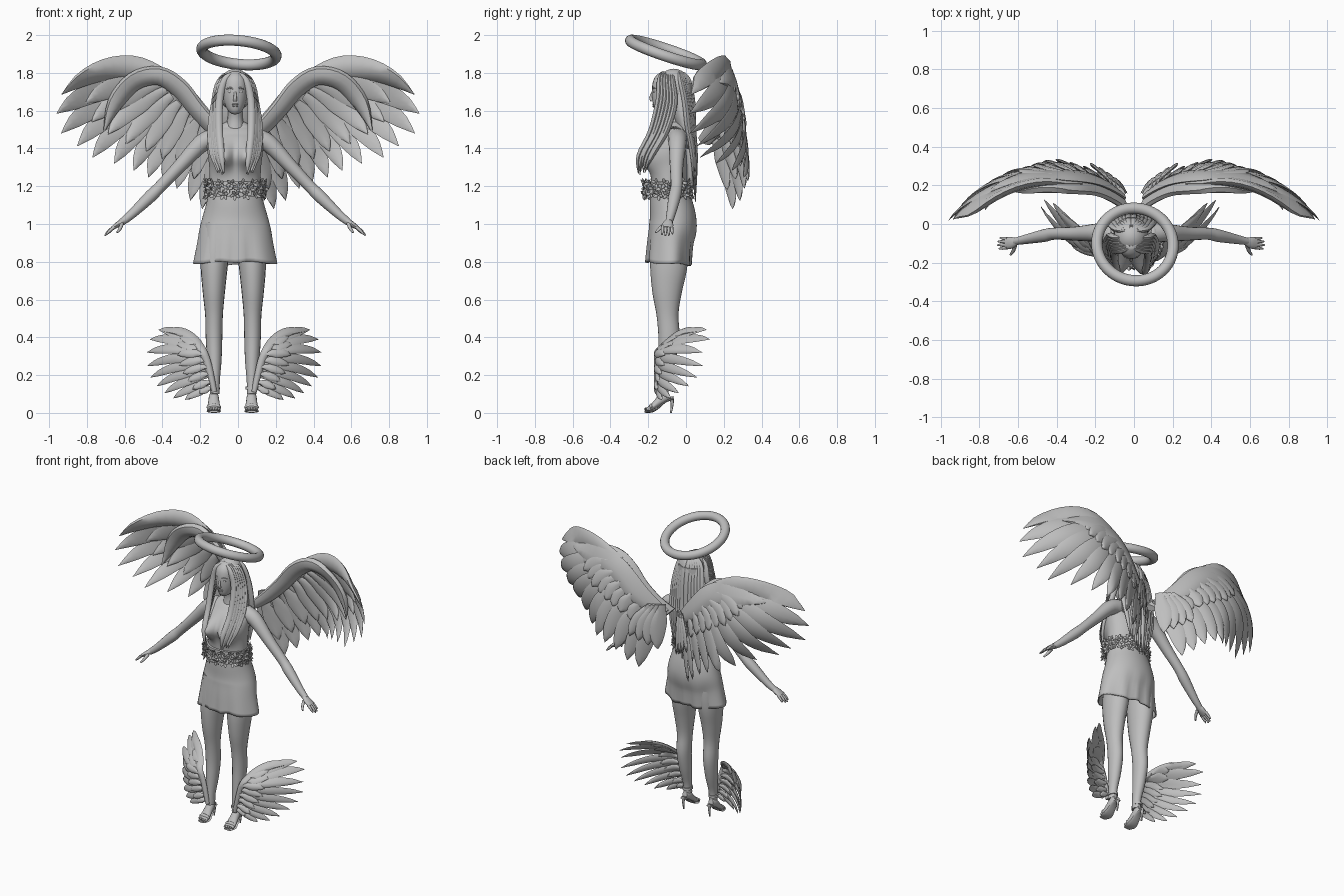
import bpy, bmesh, math, random
from mathutils import Vector, Matrix

random.seed(4)
cube = bpy.data.objects.get("Cube")
if cube:
    bpy.data.objects.remove(cube, do_unlink=True)

GREY = (0.52, 0.52, 0.52, 1)
stone = bpy.data.materials.new("plain grey")
stone.use_nodes = True
stone.diffuse_color = GREY
stone.node_tree.nodes["Principled BSDF"].inputs["Base Color"].default_value = GREY
CX = -0.015


def finish(obj, angle=50):
    obj.data.materials.append(stone)
    bpy.ops.object.select_all(action='DESELECT')
    obj.select_set(True)
    bpy.context.view_layer.objects.active = obj
    bpy.ops.object.shade_smooth_by_angle(angle=math.radians(angle))


def add(name, pieces, mirror=False, cx=CX):
    """Join pieces in one object, or in a left and right pair."""
    for side, label in ((1, "left_"), (-1, "right_")) if mirror else ((1, ""),):
        verts, faces = [], []
        for pv, pf in pieces:
            base = len(verts)
            verts += [(side * v[0] + cx, v[1], v[2]) for v in pv]
            faces += [[base + i for i in f] for f in pf]
        mesh = bpy.data.meshes.new(label + name)
        mesh.from_pydata(verts, [], faces)
        bm = bmesh.new()
        bm.from_mesh(mesh)
        bmesh.ops.recalc_face_normals(bm, faces=bm.faces)
        bm.to_mesh(mesh)
        bm.free()
        obj = bpy.data.objects.new(label + name, mesh)
        bpy.context.collection.objects.link(obj)
        finish(obj)
    return obj


def spline(keys, steps):
    """Smooth curve through key tuples of any length."""
    out, last = [], len(keys) - 1
    for s in range(steps + 1):
        u = s / steps * last
        i = min(int(u), last - 1)
        t = u - i
        quad = zip(keys[max(i - 1, 0)], keys[i], keys[i + 1], keys[min(i + 2, last)])
        out.append([b + 0.5 * t * (c - a + t * (2 * a - 5 * b + 4 * c - d + t * (3 * (b - c) + d - a)))
                    for a, b, c, d in quad])
    return out


def loft(rings, caps=(True, True)):
    n = len(rings[0])
    verts = [p for r in rings for p in r]
    faces = [[k * n + j, k * n + (j + 1) % n, (k + 1) * n + (j + 1) % n, (k + 1) * n + j]
             for k in range(len(rings) - 1) for j in range(n)]
    if caps[0]:
        faces.append(list(range(n)))
    if caps[1]:
        faces.append(list(range(len(verts) - n, len(verts))))
    return verts, faces


def tube(keys, ref=(1, 0, 0), n=16, steps=16, caps=(True, True)):
    """Sweep an ellipse along keys of x, y, z, radius (and second radius)."""
    keys = [k if len(k) == 5 else (*k, k[3]) for k in keys]
    pts, rings = spline(keys, steps), []
    for i, p in enumerate(pts):
        t = (Vector(pts[min(i + 1, steps)][:3]) - Vector(pts[max(i - 1, 0)][:3])).normalized()
        a = Vector(ref)
        a = (a - t * a.dot(t)).normalized()
        b = t.cross(a)
        ra, rb = max(p[3], 0.001), max(p[4], 0.001)
        rings.append([Vector(p[:3]) + a * ra * math.cos(q) + b * rb * math.sin(q)
                      for q in (2 * math.pi * j / n for j in range(n))])
    return loft(rings, caps)


def ball(matrix, u=16, v=10):
    bm = bmesh.new()
    bmesh.ops.create_uvsphere(bm, u_segments=u, v_segments=v, radius=1, matrix=matrix)
    bm.verts.index_update()
    data = [v.co.copy() for v in bm.verts], [[v.index for v in f.verts] for f in bm.faces]
    bm.free()
    return data


def egg(x, y, z, rx, ry, rz, u=16, v=10):
    return ball(Matrix.Translation((x, y, z)) @ Matrix.Diagonal((rx, ry, rz, 1)), u, v)


def blade(keys, depth, thick, off=0, tilt=0, steps=14):
    """Flat feather along keys of x, z, half width, laid on a curved wing surface."""
    pts, rings = spline(keys, steps), []
    for i, (x, z, w) in enumerate(pts):
        a, b = pts[max(i - 1, 0)], pts[min(i + 1, steps)]
        d = Vector((b[0] - a[0], b[1] - a[1])).normalized()
        w = max(w, 0.001)
        ring = []
        for j in range(8):
            c, s = math.cos(j * math.pi / 4), math.sin(j * math.pi / 4)
            px, pz = x - d.y * w * c, z + d.x * w * c
            ring.append((px, depth(px, pz) + off + min(thick, w) * s + tilt * w * c, pz))
        rings.append(ring)
    return loft(rings)


def plume(base, tip, width, bulge, depth, thick, off=0, tilt=0.2):
    b, t = Vector(base), Vector(tip)
    d = t - b
    ctrl = (b + t) / 2 + Vector((-d.y, d.x)) * bulge
    keys = []
    for i in range(9):
        u = i / 8
        p = b * (1 - u) ** 2 + ctrl * 2 * u * (1 - u) + t * u * u
        keys.append((p.x, p.y, width * min(1, 0.4 + 1.5 * u) * (1 - u ** 4) ** 0.8))
    return blade(keys, depth, thick, off, tilt)


def fan(bases, tips, count, reach, width, bulge, depth, thick, off):
    """Row of feathers from a line of bases towards a line of tips."""
    out = []
    for i, (b, t) in enumerate(zip(spline(bases, count - 1), spline(tips, count - 1))):
        k = i / (count - 1)
        end = Vector(b).lerp(Vector(t), reach)
        out.append(plume(b, end, width[0] + (width[1] - width[0]) * k,
                         bulge[0] + (bulge[1] - bulge[0]) * k, depth, thick, off + 0.004 * (i % 2)))
    return out


# Back wings, cupped so that the outer feather tips curl forward
def big(x, z):
    drop = max(1.8 - z, 0)
    cup = min(max((x - 0.45) / 0.3, 0), 1)
    return 0.225 - 1.1 * (x - 0.45) ** 2 + (0.35 + 0.45 * cup) * drop - (0.3 + 1.7 * cup) * drop ** 2


bases = [(.42, 1.77), (.36, 1.69), (.25, 1.59), (.09, 1.45)]
tips = [(.96, 1.585), (.93, 1.47), (.83, 1.40), (.74, 1.335), (.60, 1.31), (.51, 1.255),
        (.42, 1.235), (.34, 1.20), (.26, 1.13), (.19, 1.08)]
add("wing_feathers", fan(bases, tips, 11, 1, (.068, .045), (.17, .05), big, .009, 0), True, 0)
add("wing_coverts_back", fan(bases, tips, 11, .36, (.055, .042), (.16, .05), big, .012, .01), True, 0)
add("wing_coverts_front", fan(bases, tips, 9, .72, (.058, .04), (.17, .05), big, .01, -.018), True, 0)
add("wing_leading_feather", [plume((.28, 1.70), (.935, 1.685), .066, .42, big, .025, -.005, 0)], True, 0)
add("wing_arm", [blade([(.05, 1.44, .03), (.13, 1.51, .04), (.22, 1.61, .045), (.31, 1.72, .05),
                        (.42, 1.785, .05), (.55, 1.755, .05), (.65, 1.64, .042), (.71, 1.49, .003)],
                       big, .035, -.035, steps=28),
                 blade([(.06, 1.45, .03), (.2, 1.57, .06), (.33, 1.70, .07), (.46, 1.76, .075),
                        (.6, 1.77, .06), (.74, 1.75, .005)], big, .018, .01, steps=24)], True, 0)
add("wing_inner_feathers", [plume((.06 + .02 * i, 1.52), (.07 + .05 * i, 1.22 + .03 * i), .04, .06,
                                  big, .012, .04) for i in range(4)], True, 0)


# Ankle wings
def small(x, z):
    return -0.15 + 2.8 * max(x - 0.17, 0) ** 2 + max(z - 0.33, 0)


bases = [(.20, .37), (.165, .30), (.14, .22), (.125, .13)]
tips = [(.40, .44), (.45, .38), (.462, .30), (.455, .22), (.425, .16), (.38, .115), (.33, .08), (.26, .07)]
add("ankle_wing_feathers", fan(bases, tips, 9, 1, (.03, .023), (.14, .12), small, .008, 0), True, -.02)
add("ankle_wing_coverts", fan(bases, tips, 8, .45, (.028, .02), (.14, .12), small, .009, -.01)
    + fan(bases, tips, 8, .45, (.028, .02), (.14, .12), small, .009, .01), True, -.02)
add("ankle_wing_arm", [blade([(.105, .11, .014), (.125, .2, .018), (.155, .3, .022), (.21, .385, .025),
                              (.29, .43, .024), (.39, .435, .003)], small, .016, -.004, steps=20)], True, -.02)

# Head and face
add("head", [tube([(0, -.125, 1.583, .018, .022), (0, -.125, 1.60, .038, .045), (0, -.115, 1.64, .056, .064),
                   (0, -.105, 1.70, .066, .076), (0, -.1, 1.76, .062, .07), (0, -.09, 1.80, .03, .035)], n=24)])
add("nose", [tube([(0, -.176, 1.70, .006), (0, -.186, 1.668, .009), (0, -.178, 1.655, .011)], n=8, steps=6)])
add("lips", [egg(0, -.169, 1.634 - .01 * i, .019 - .004 * i, .009, .006, 10, 6) for i in range(2)])
add("eye", [egg(.026, -.167, 1.70, .014, .009, .007, 10, 6)], True)
add("brow", [tube([(.01, -.176, 1.715, .004), (.028, -.172, 1.721, .005), (.046, -.157, 1.714, .003)],
                  (0, 0, 1), 6, 6)], True)
add("neck", [tube([(0, -.075, 1.63, .042), (0, -.06, 1.56, .04), (0, -.05, 1.48, .06)], n=16, steps=8)])

# Hair
add("hair_cap", [egg(0, -.065, 1.71, .09, .096, .112, 24, 14)])
add("hair_mass", [tube([(0, -.03, 1.74, .08, .065), (0, -.02, 1.6, .1, .055), (0, .005, 1.48, .1, .04),
                        (0, .02, 1.35, .09, .03), (0, .025, 1.2, .06, .02)], n=24)])
front = [(.004, -.125, 1.8), (.054, -.14, 1.765), (.083, -.145, 1.66), (.085, -.185, 1.5),
         (.072, -.25, 1.37), (.06, -.252, 1.28)]
side = [(.004, -.07, 1.808), (.08, -.07, 1.755), (.108, -.06, 1.64), (.127, -.1, 1.5),
        (.12, -.17, 1.38), (.1, -.21, 1.30)]
rear = [(.004, -.04, 1.808), (.072, -.03, 1.765), (.102, -.005, 1.64), (.112, .01, 1.5), (.1, .035, 1.35), (.08, .04, 1.2)]
back = [(.004, -.01, 1.8), (.012, .015, 1.755), (.014, .035, 1.64), (.014, .04, 1.5), (.016, .05, 1.35), (.01, .05, 1.13)]
radii = (.008, .018, .02, .02, .017, .002)
locks = []
for a, b, count in ((front, side, 6), (rear, back, 6)):
    for i in range(count):
        drop = random.uniform(-.03, .03)
        keys = []
        for j, (p, q, r) in enumerate(zip(a, b, radii)):
            v = Vector(p).lerp(Vector(q), i / (count - 1))
            keys.append((v.x, v.y, v.z + drop * (j / 5) ** 2, r * .75, r))
        locks.append(tube(keys, (0, 1, 0), 8, 20))
add("hair_locks", locks, True)

# Torso with a softly shaped bust
torso = add("torso", [tube([(0, -.085, 1.1, .145, .1), (0, -.09, 1.2, .135, .095), (0, -.085, 1.3, .137, .1),
                            (0, -.085, 1.38, .146, .102), (0, -.06, 1.45, .148, .078), (0, -.045, 1.5, .12, .055),
                            (0, -.045, 1.54, .05, .04)], n=56, steps=40)])
for v in torso.data.vertices:
    if v.co.y < -.08:
        v.co.y -= .08 * math.exp(-((abs(v.co.x - CX) - .062) / .05) ** 2 - ((v.co.z - 1.355) / .065) ** 2)
add("dress_strap", [tube([(.07, -.225, 1.39, .02, .006), (.1, -.14, 1.455, .018, .006), (.11, -.07, 1.513, .016, .006),
                          (.11, -.0, 1.475, .016, .006), (.1, .01, 1.4, .018, .006)], n=8)], True)

# Skirt with a wavy hem
skirt = add("skirt", [tube([(0, -.085, 1.2, .137, .1), (0, -.08, 1.12, .15, .112), (0, -.07, 1.04, .172, .122),
                            (0, -.07, .98, .187, .126), (0, -.083, .9, .2, .12), (0, -.092, .79, .222, .118)],
                           n=48, steps=20, caps=(True, False))])
for v in skirt.data.vertices:
    fall = max(0, (1.0 - v.co.z) / .21)
    a = math.atan2(v.co.y + .09, v.co.x - CX)
    v.co.x += .006 * fall * math.cos(a) * math.sin(9 * a)
    v.co.y += .009 * fall * math.sin(a) * math.sin(9 * a + 1)
    v.co.z += .005 * fall * math.sin(5 * a)
cloth = skirt.modifiers.new("cloth", 'SOLIDIFY')
cloth.thickness = .008

# Flower belt
petals = [tube([(0, -.0925, 1.145, .148, .112), (0, -.0925, 1.225, .142, .11)], n=32, steps=2)]
for i in range(48):
    a = 2 * math.pi * i / 48
    spot = Vector((.152 * math.cos(a), -.0975 + .122 * math.sin(a), 1.185 + .03 * (i % 3 - 1)))
    out = Vector((math.cos(a), math.sin(a), random.uniform(-.4, .4)))
    face = Matrix.Translation(spot) @ out.to_track_quat('Z', 'Y').to_matrix().to_4x4()
    petals.append(ball(face @ Matrix.Diagonal((.007, .007, .011, 1)), 8, 5))
    for k in range(5):
        petals.append(ball(face @ Matrix.Rotation(k * math.tau / 5 + i, 4, 'Z') @ Matrix.Rotation(-.4, 4, 'Y')
                           @ Matrix.Translation((.016, 0, 0)) @ Matrix.Diagonal((.017, .009, .004, 1)), 8, 5))
add("flower_belt", petals)

# Arms and hands
add("arm", [tube([(.11, -.045, 1.455, .052), (.18, -.045, 1.425, .047), (.29, -.05, 1.31, .036),
                  (.395, -.05, 1.2, .031), (.45, -.06, 1.145, .033), (.55, -.08, 1.05, .024),
                  (.6, -.09, 1.01, .019)], (0, 1, 0), 16, 24)], True)
hand = [tube([(.59, -.09, 1.018, .018, .016), (.62, -.097, .998, .03, .015), (.65, -.1, .978, .03, .01)],
             (0, 1, 0), 12, 8),
        tube([(.6, -.11, 1.0, .011), (.61, -.14, .975, .009), (.625, -.16, .955, .005)], (0, 0, 1), 8, 6)]
for j, reach in enumerate((.85, 1, .95, .75)):
    y = -.123 + .0155 * j
    hand.append(tube([(.64, y, .985, .009), (.64 + .03 * reach, 1.1 * y + .01, .962, .008),
                      (.64 + .05 * reach, 1.2 * y + .02, .978 - .04 * reach, .004)], (0, 1, 0), 8, 6))
add("hand", hand, True)

# Legs and heeled shoes
add("leg", [tube([(.085, -.08, 1.0, .075, .095), (.1, -.09, .8, .073, .1), (.103, -.1, .65, .06, .08),
                  (.102, -.098, .52, .047, .058), (.102, -.09, .4, .044, .056), (.1, -.102, .28, .038, .046),
                  (.098, -.12, .17, .027, .032), (.098, -.125, .1, .026, .031)], n=20, steps=28)], True, -.025)
add("foot", [tube([(.1, -.09, .095, .018, .02), (.1, -.115, .085, .026, .03), (.1, -.15, .055, .03, .022),
                   (.1, -.18, .03, .035, .015), (.1, -.205, .02, .033, .01)], n=14, steps=12)]
    + [egg(.073 + .0135 * i, -.208 + .004 * abs(i - 1), .02, .0075, .014, .009, 8, 6) for i in range(5)], True, -.028)
add("shoe", [tube([(.1, -.068, .075, .018, .005), (.1, -.11, .058, .024, .005), (.1, -.155, .02, .034, .005),
                   (.1, -.185, .007, .038, .006), (.1, -.22, .007, .026, .006)], n=12),
             tube([(.1, -.08, .085, .015), (.1, -.073, .05, .008), (.1, -.08, 0, .005)], n=8, steps=8),
             tube([(.1, -.122, .125, .032, .037), (.1, -.122, .14, .031, .036)], n=16, steps=2),
             egg(.1, -.185, .03, .039, .012, .019)], True, -.028)

# Halo
bpy.ops.mesh.primitive_torus_add(location=(.005, -.106, 1.908), rotation=(math.radians(-18.5), .1, 0),
                                 major_radius=.198, minor_radius=.029, major_segments=64, minor_segments=16)
halo = bpy.context.object
halo.name = "halo"
finish(halo)
